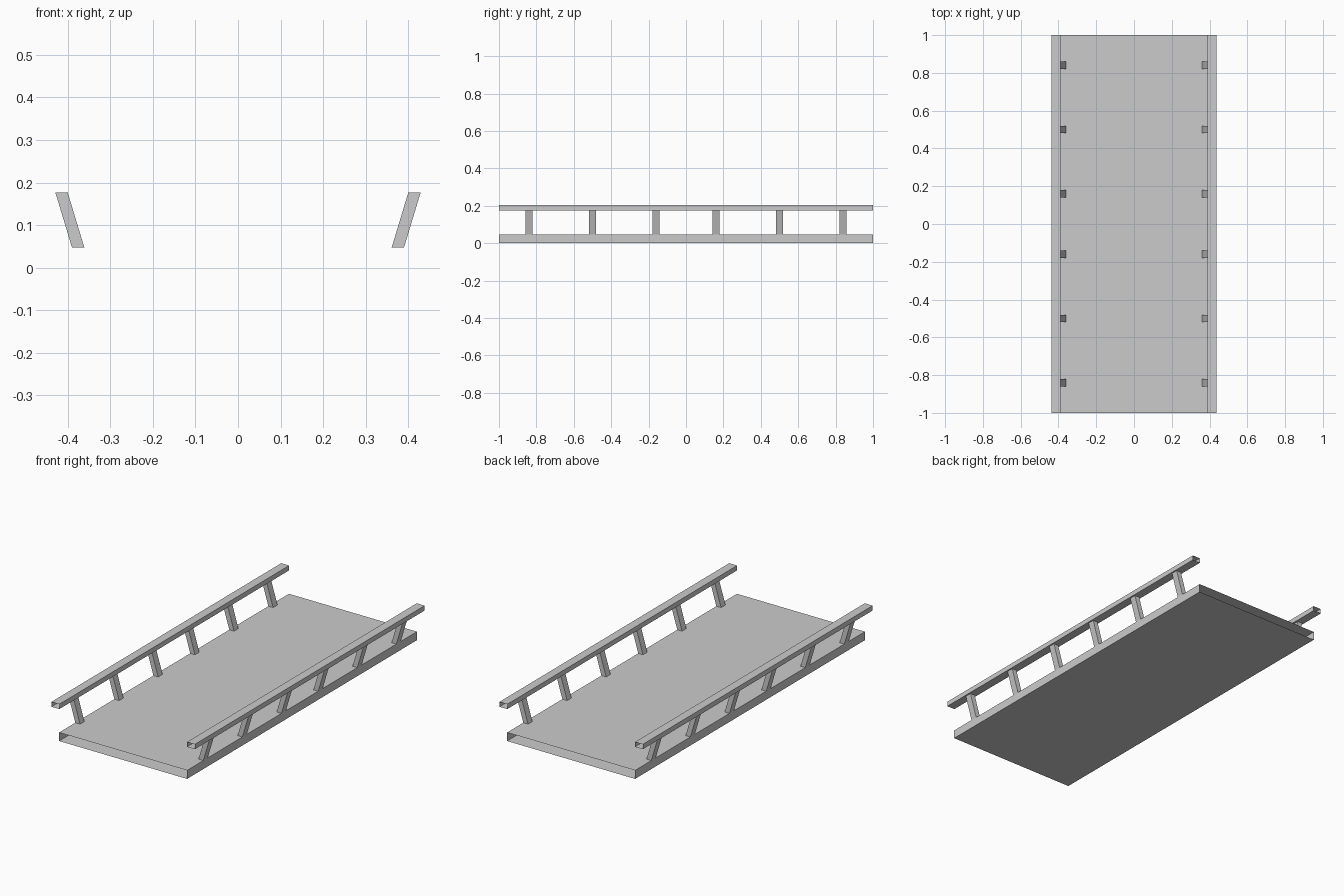
import bpy, bmesh

if "Cube" in bpy.data.objects:
    bpy.data.objects.remove(bpy.data.objects["Cube"])


def open_tube(name, ring_a, ring_b):
    """Four-sided tube with open ends, bridging two rings of four points."""
    bm = bmesh.new()
    a = [bm.verts.new(p) for p in ring_a]
    b = [bm.verts.new(p) for p in ring_b]
    for i in range(4):
        j = (i + 1) % 4
        bm.faces.new((a[i], a[j], b[j], b[i]))
    bmesh.ops.recalc_face_normals(bm, faces=bm.faces)
    mesh = bpy.data.meshes.new(name)
    bm.to_mesh(mesh)
    bm.free()
    obj = bpy.data.objects.new(name, mesh)
    bpy.context.collection.objects.link(obj)
    return obj


def beam(name, x0, x1, z0, z1):
    """Open-ended beam running the full length along y."""
    def ring(y):
        return [(x0, y, z0), (x1, y, z0), (x1, y, z1), (x0, y, z1)]
    return open_tube(name, ring(-1), ring(1))


def rect(x0, x1, y, half, z):
    return [(x0, y - half, z), (x1, y - half, z), (x1, y + half, z), (x0, y + half, z)]


DECK_TOP, RAIL_BOTTOM, RAIL_TOP = 0.047, 0.176, 0.203

# Deck slab, hollow and open at both ends
beam("deck", -0.39, 0.39, 0.0, DECK_TOP)

for side, s in (("left", -1), ("right", 1)):
    # Handrail
    beam(side + "_rail", *sorted((s * 0.389, s * 0.437)), RAIL_BOTTOM, RAIL_TOP)
    # Posts leaning outwards
    for k, y in enumerate((-0.84, -0.5, -0.16, 0.16, 0.5, 0.84)):
        open_tube(f"{side}_post_{k + 1}",
                  rect(s * 0.361, s * 0.39, y, 0.019, DECK_TOP),
                  rect(s * 0.40, s * 0.429, y, 0.019, RAIL_BOTTOM))
